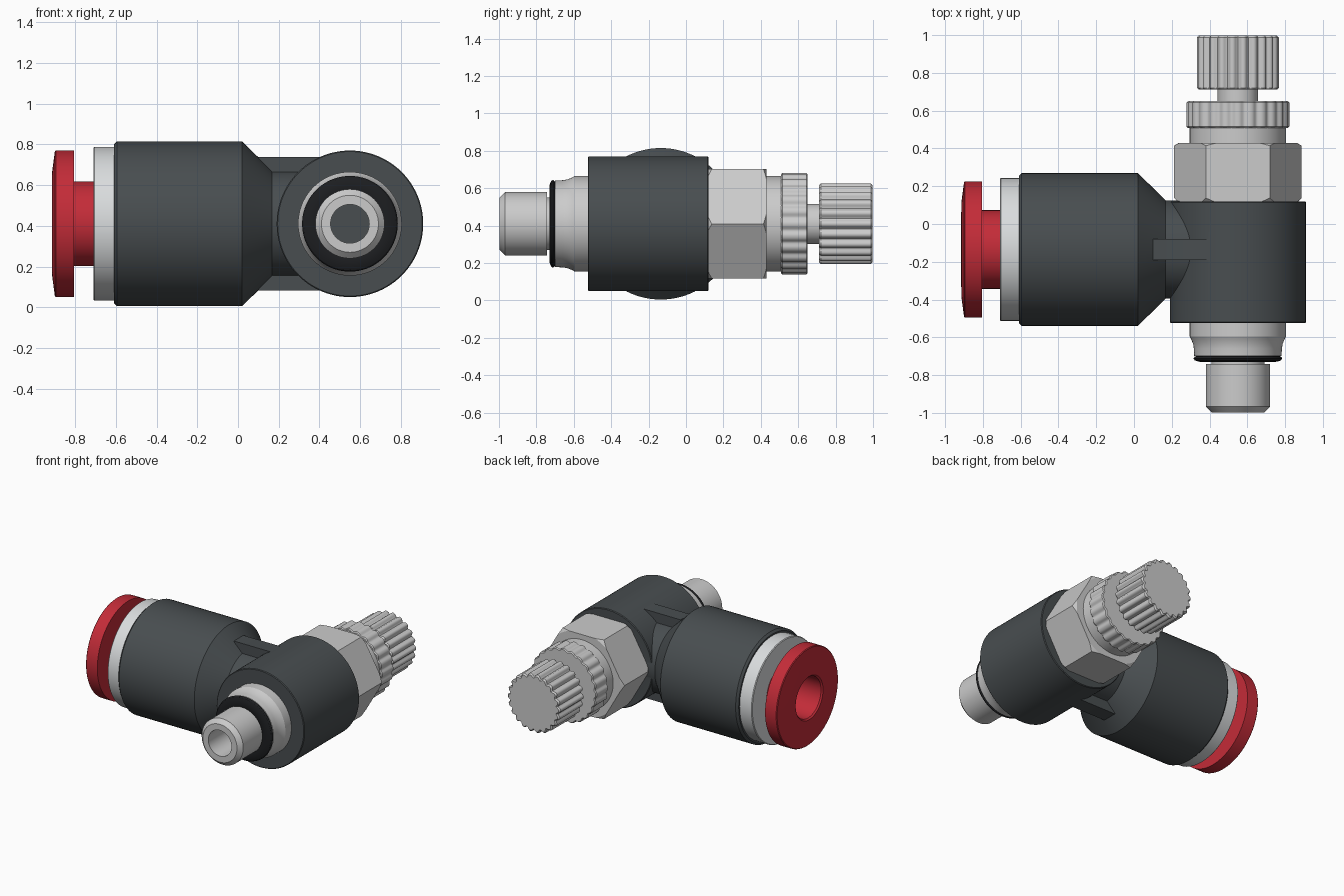
import bpy, bmesh, math
from mathutils import Vector

if "Cube" in bpy.data.objects:
    bpy.data.objects.remove(bpy.data.objects["Cube"])

CX, CY, CZ = 0.55, -0.135, 0.41   # stem axis x, tube axis y, shared height


def material(name, rgb):
    m = bpy.data.materials.new(name)
    m.diffuse_color = (*rgb, 1)
    m.use_nodes = True
    m.node_tree.nodes["Principled BSDF"].inputs["Base Color"].default_value = m.diffuse_color
    return m


DARK = material("dark_plastic", (0.065, 0.075, 0.08))
BLACK = material("black_rubber", (0.012, 0.013, 0.015))
RED = material("red_plastic", (0.55, 0.025, 0.04))
WHITE = material("light_plastic", (0.7, 0.72, 0.73))


def finish(bm, name, mat):
    bmesh.ops.remove_doubles(bm, verts=bm.verts, dist=1e-5)
    bmesh.ops.recalc_face_normals(bm, faces=bm.faces)
    me = bpy.data.meshes.new(name)
    bm.to_mesh(me)
    bm.free()
    ob = bpy.data.objects.new(name, me)
    bpy.context.collection.objects.link(ob)
    if mat:
        me.materials.append(mat)
    return ob


def revolve(name, axis, profile, mat=None, n=72, closed=False, wave=None):
    """Spin (radius, position) points round the tube ('x') or stem ('y') axis."""
    bm = bmesh.new()
    rings = []
    for r, t in profile:
        ring = []
        for i in range(n):
            a = 2 * math.pi * i / n
            rr = r * (wave(a) if wave else 1)
            u, v = rr * math.cos(a), rr * math.sin(a)
            ring.append(bm.verts.new((t, CY + u, CZ + v) if axis == 'x'
                                     else (CX + u, t, CZ + v)))
        rings.append(ring)
    pairs = list(zip(rings, rings[1:]))
    if closed:
        pairs.append((rings[-1], rings[0]))
    for a, b in pairs:
        for i in range(n):
            j = (i + 1) % n
            bm.faces.new((a[i], a[j], b[j], b[i]))
    return finish(bm, name, mat)


def boolean(ob, other, op):
    m = ob.modifiers.new(op, 'BOOLEAN')
    m.operation, m.object, m.solver = op, other, 'EXACT'
    bpy.context.view_layer.objects.active = ob
    bpy.ops.object.modifier_apply(modifier=m.name)
    bpy.data.objects.remove(other)


def flutes(count, depth):
    # rounded ridges separated by narrower grooves
    return lambda a: 1 - depth * (0.5 - 0.5 * math.cos(count * a)) ** 1.5


# Dark elbow housing: tube socket, cone, neck, stem barrel and ribs
body = revolve("elbow_body", 'x', [
    (0, -0.2), (0.21, -0.2), (0.21, -0.61), (0.39, -0.61), (0.405, -0.595),
    (0.405, 0.02), (0.26, 0.168), (0.26, 0.5), (0, 0.5)], DARK, n=96)
barrel = revolve("barrel", 'y', [
    (0, -0.525), (0.355, -0.525), (0.36, -0.52), (0.36, 0.115),
    (0.355, 0.12), (0, 0.12)], DARK, n=96)
bm = bmesh.new()
bmesh.ops.create_cube(bm, size=1)
for v in bm.verts:
    v.co = Vector((0.3, CY, CZ)) + v.co * Vector((0.4, 0.11, 0.655))
rib = finish(bm, "rib", DARK)
boolean(body, barrel, 'UNION')
boolean(body, rib, 'UNION')

# Push-in side: light retaining ring and red release collar
revolve("retaining_ring", 'x', [
    (0.21, -0.71), (0.373, -0.71), (0.378, -0.705), (0.378, -0.605),
    (0.21, -0.605)], WHITE, closed=True)
revolve("release_collar", 'x', [
    (0, -0.25), (0.15, -0.25), (0.15, -0.905), (0.16, -0.915), (0.25, -0.914),
    (0.355, -0.9), (0.36, -0.895), (0.36, -0.805), (0.208, -0.805),
    (0.208, -0.21), (0, -0.21)], RED)

# Threaded side: stepped hollow spigot with sealing ring
revolve("spigot", 'y', [
    (0.095, -0.52), (0.255, -0.52), (0.255, -0.595), (0.247, -0.61),
    (0.237, -0.635), (0.233, -0.66), (0.231, -0.7), (0.14, -0.7),
    (0.14, -0.742), (0.17, -0.742), (0.17, -0.967), (0.14, -0.997),
    (0.095, -0.997)], closed=True)
revolve("sealing_ring", 'y', [
    (0.185 + 0.05 * math.cos(k * math.pi / 6), -0.712 + 0.019 * math.sin(k * math.pi / 6))
    for k in range(12)], BLACK, closed=True)

# Hexagon with chamfered corners
hexagon = revolve("hexagon", 'y', [(0, 0.115), (0.338, 0.115), (0.338, 0.43), (0, 0.43)], n=6)
trim = revolve("hexagon_trim", 'y', [
    (0, 0.1), (0.3, 0.1), (0.345, 0.145), (0.345, 0.41), (0.3, 0.437), (0, 0.437)], n=96)
boolean(hexagon, trim, 'INTERSECT')

# Adjuster: shoulder, fluted lock nut, neck and fluted knob
revolve("shoulder", 'y', [(0, 0.42), (0.255, 0.42), (0.255, 0.515), (0, 0.515)])
revolve("lock_nut", 'y', [
    (0, 0.508), (0.265, 0.508), (0.272, 0.515), (0.272, 0.643), (0.265, 0.65), (0, 0.65)],
    n=24 * 10, wave=flutes(24, 0.045))
revolve("adjuster_neck", 'y', [(0, 0.64), (0.107, 0.64), (0.107, 0.72), (0, 0.72)])
revolve("adjuster_knob", 'y', [
    (0, 0.712), (0.208, 0.712), (0.217, 0.721), (0.217, 0.988), (0.206, 0.998), (0, 0.998)],
    n=22 * 10, wave=flutes(22, 0.09))

# Smooth curved sides, crisp edges
bpy.ops.object.select_all(action='DESELECT')
for ob in bpy.context.scene.objects:
    ob.select_set(True)
    bpy.context.view_layer.objects.active = ob
bpy.ops.object.shade_smooth_by_angle(angle=math.radians(28))
